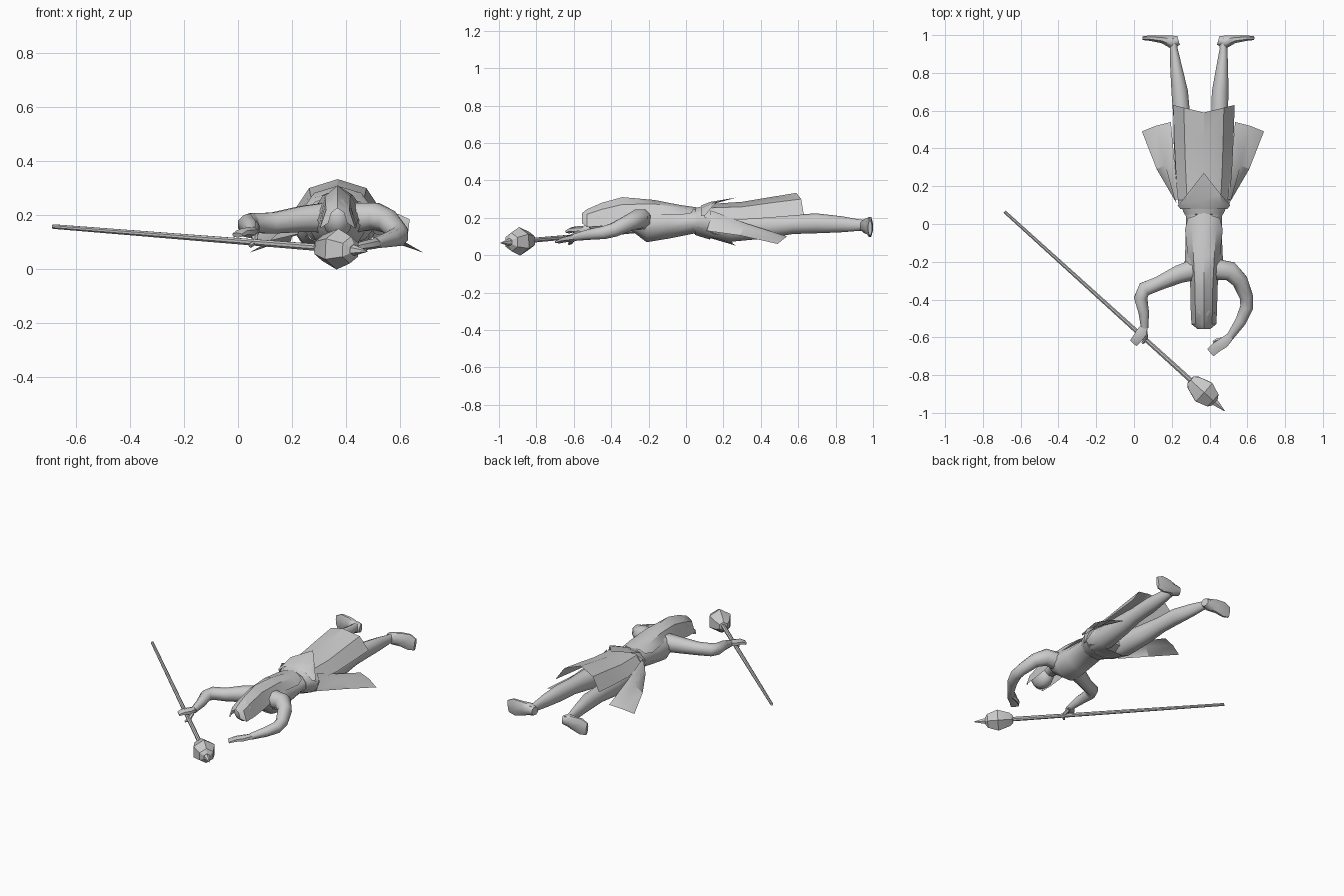
import bpy, bmesh, math
from mathutils import Vector

CX = 0.37  # centre line of the lying figure


def finish(name, bm, angle=40):
    bmesh.ops.recalc_face_normals(bm, faces=bm.faces)
    me = bpy.data.meshes.new(name)
    bm.to_mesh(me)
    bm.free()
    ob = bpy.data.objects.new(name, me)
    bpy.context.collection.objects.link(ob)
    bpy.ops.object.select_all(action='DESELECT')
    ob.select_set(True)
    bpy.context.view_layer.objects.active = ob
    bpy.ops.object.shade_smooth_by_angle(angle=math.radians(angle))
    return ob


def loft(name, rings, n=8, angle=50):
    """Tube through (x, y, z, side radius, up radius) stations."""
    bm = bmesh.new()
    pts = [Vector(r[:3]) for r in rings]
    loops = []
    for i, r in enumerate(rings):
        t = (pts[min(i + 1, len(pts) - 1)] - pts[max(i - 1, 0)]).normalized()
        side = t.cross(Vector((0, 0, 1))).normalized()
        up = side.cross(t)
        loops.append([bm.verts.new(pts[i] + side * r[3] * math.cos(a) + up * r[4] * math.sin(a))
                      for a in (2 * math.pi * (k + 0.5) / n for k in range(n))])
    for a, b in zip(loops, loops[1:]):
        for k in range(n):
            bm.faces.new((a[k], a[(k + 1) % n], b[(k + 1) % n], b[k]))
    bm.faces.new(loops[0])
    bm.faces.new(loops[-1])
    return finish(name, bm, angle)


def sheet(name, rows, angle=35):
    """Cloth surface through equal rows of points."""
    bm = bmesh.new()
    vs = [[bm.verts.new(p) for p in row] for row in rows]
    for a, b in zip(vs, vs[1:]):
        for k in range(len(a) - 1):
            bm.faces.new((a[k], a[k + 1], b[k + 1], b[k]))
    return finish(name, bm, angle)


def arch(y, hw, z_edge, z_top, dy=0.0, bulge=0.72):
    """Row of five points across the body, ridge in the middle."""
    zm = z_edge + (z_top - z_edge) * bulge
    return [(CX + hw * f, y + dy * abs(f), z)
            for f, z in ((-1, z_edge), (-0.65, zm), (0, z_top), (0.65, zm), (1, z_edge))]


# torso
loft("torso", [(CX, y, z, rx, rz) for y, z, rx, rz in (
    (-0.40, 0.20, 0.035, 0.035), (-0.32, 0.20, 0.045, 0.04), (-0.28, 0.19, 0.10, 0.06),
    (-0.20, 0.165, 0.105, 0.10), (-0.10, 0.17, 0.10, 0.085), (0.04, 0.18, 0.098, 0.067),
    (0.12, 0.175, 0.135, 0.09), (0.20, 0.17, 0.14, 0.085), (0.27, 0.17, 0.11, 0.06))], 12)

# head
bm = bmesh.new()
bmesh.ops.create_uvsphere(bm, u_segments=10, v_segments=7, radius=1)
for v in bm.verts:
    v.co = Vector((CX + 0.06 * v.co.x, -0.45 + 0.085 * v.co.y, 0.19 + 0.075 * v.co.z))
finish("head", bm, 50)

# long hood falling down the back
sheet("hood", [arch(-0.555, 0.035, 0.17, 0.225), arch(-0.53, 0.066, 0.15, 0.245),
               arch(-0.45, 0.07, 0.155, 0.28), arch(-0.34, 0.072, 0.17, 0.31),
               arch(-0.17, 0.085, 0.22, 0.295), arch(-0.03, 0.10, 0.215, 0.268),
               arch(0.06, 0.085, 0.225, 0.255, -0.03)])

# belt with pointed back panel
loft("belt", [(CX, 0.05, 0.18, 0.105, 0.075), (CX, 0.13, 0.178, 0.142, 0.098)], 12)
sheet("belt_point", [arch(0.08, 0.125, 0.21, 0.265), arch(0.13, 0.14, 0.21, 0.285, -0.03),
                     arch(0.27, 0.135, 0.215, 0.308, -0.17)])

# back skirt and front cloth
sheet("back_skirt", [arch(0.10, 0.135, 0.20, 0.272), arch(0.30, 0.15, 0.19, 0.285),
                     arch(0.45, 0.157, 0.20, 0.31), arch(0.59, 0.163, 0.215, 0.333, 0.04)])
sheet("front_cloth", [arch(0.06, 0.10, 0.15, 0.115), arch(0.15, 0.12, 0.12, 0.085),
                      arch(0.27, 0.10, 0.09, 0.05, -0.03)])

# side flaps
for s, tag in ((1, "right"), (-1, "left")):
    rows = [[(0.14, 0.11, 0.13), (0.15, 0.13, 0.19), (0.13, 0.13, 0.24)],
            [(0.245, 0.29, 0.105), (0.20, 0.31, 0.15), (0.15, 0.32, 0.17)],
            [(0.323, 0.49, 0.06), (0.25, 0.52, 0.085), (0.17, 0.54, 0.10)]]
    sheet("side_flap_" + tag, [[(0.365 + s * x, y, z) for x, y, z in r] for r in rows])

# legs and feet, toes turned outward
for s, tag in ((1, "right"), (-1, "left")):
    def lx(off, y):
        return CX - 0.03 * y + s * off
    loft("leg_" + tag, [(lx(o, y), y, z, rx, rz) for o, y, z, rx, rz in (
        (0.065, 0.13, 0.17, 0.06, 0.075), (0.075, 0.25, 0.15, 0.07, 0.078),
        (0.09, 0.42, 0.155, 0.06, 0.066), (0.10, 0.57, 0.165, 0.047, 0.052),
        (0.107, 0.70, 0.17, 0.046, 0.053), (0.122, 0.83, 0.165, 0.033, 0.043),
        (0.132, 0.93, 0.16, 0.021, 0.03), (0.132, 0.98, 0.155, 0.024, 0.032))], 10)
    loft("foot_" + tag, [(lx(o, y), y, z, ry, rz) for o, y, z, ry, rz in (
        (0.105, 0.972, 0.155, 0.026, 0.028), (0.14, 0.962, 0.155, 0.038, 0.038),
        (0.19, 0.978, 0.155, 0.023, 0.048), (0.25, 0.984, 0.15, 0.016, 0.058),
        (0.292, 0.984, 0.145, 0.011, 0.042))], 8)

# arm reaching out to the staff
loft("left_arm", [(0.33, -0.24, 0.19, 0.06, 0.06), (0.24, -0.265, 0.185, 0.052, 0.052),
                  (0.13, -0.315, 0.17, 0.040, 0.042), (0.055, -0.345, 0.17, 0.042, 0.04),
                  (0.035, -0.39, 0.165, 0.038, 0.037), (0.052, -0.47, 0.15, 0.03, 0.032),
                  (0.056, -0.55, 0.135, 0.021, 0.022)], 8)
loft("left_hand", [(0.056, -0.54, 0.137, 0.021, 0.02), (0.04, -0.575, 0.135, 0.033, 0.02),
                   (0.015, -0.61, 0.135, 0.03, 0.015), (-0.002, -0.63, 0.125, 0.027, 0.01)], 6)
loft("left_thumb", [(0.06, -0.57, 0.125, 0.013, 0.013), (0.065, -0.61, 0.10, 0.011, 0.011),
                    (0.045, -0.63, 0.085, 0.008, 0.008)], 6)

# arm bent beside the head
loft("right_arm", [(0.43, -0.24, 0.19, 0.06, 0.06), (0.51, -0.25, 0.195, 0.055, 0.054),
                   (0.56, -0.30, 0.175, 0.045, 0.045), (0.595, -0.385, 0.135, 0.038, 0.04),
                   (0.597, -0.44, 0.12, 0.037, 0.037), (0.565, -0.515, 0.11, 0.032, 0.03),
                   (0.51, -0.595, 0.095, 0.022, 0.02)], 8)
loft("right_hand", [(0.515, -0.59, 0.095, 0.022, 0.02), (0.475, -0.628, 0.088, 0.033, 0.018),
                    (0.44, -0.65, 0.082, 0.032, 0.014), (0.405, -0.68, 0.07, 0.03, 0.008)], 6)
loft("right_thumb", [(0.475, -0.61, 0.08, 0.013, 0.013), (0.44, -0.615, 0.068, 0.011, 0.011),
                     (0.42, -0.625, 0.06, 0.007, 0.007)], 6)

# staff with faceted mace head and spike
tail, tip = Vector((-0.685, 0.065, 0.157)), Vector((0.48, -0.99, 0.065))
length = (tip - tail).length


def along(name, stations, n):
    loft(name, [(*tail.lerp(tip, 1 - d / length), r, r) for d, r in stations], n, 30)


along("staff_shaft", ((length, 0.009), (0.20, 0.014)), 8)
along("mace_head", ((0.245, 0.028), (0.225, 0.048), (0.15, 0.076), (0.085, 0.05), (0.07, 0.025)), 6)
along("mace_spike", ((0.09, 0.025), (0.05, 0.016), (0.0, 0.002)), 6)
